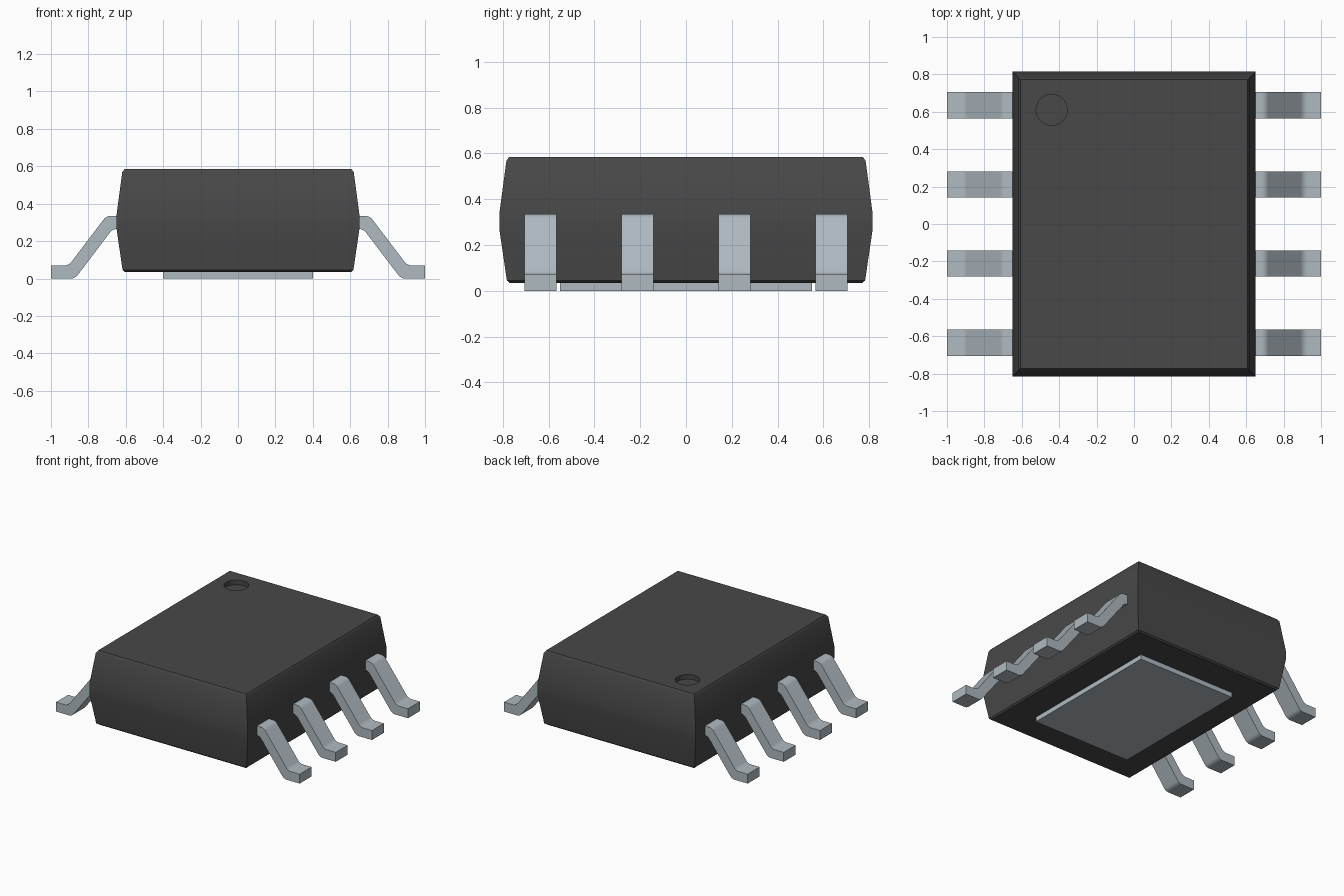
import bpy, bmesh, math

if "Cube" in bpy.data.objects:
    bpy.data.objects.remove(bpy.data.objects["Cube"])


def material(name, rgb):
    m = bpy.data.materials.new(name)
    m.use_nodes = True
    m.diffuse_color = (*rgb, 1)
    bsdf = m.node_tree.nodes["Principled BSDF"]
    bsdf.inputs["Base Color"].default_value = (*rgb, 1)
    bsdf.inputs["Roughness"].default_value = 0.6
    return m


black = material("black plastic", (0.065, 0.065, 0.065))
metal = material("tinned metal", (0.43, 0.49, 0.53))


def add(name, bm, mat):
    bmesh.ops.recalc_face_normals(bm, faces=bm.faces)
    mesh = bpy.data.meshes.new(name)
    bm.to_mesh(mesh)
    bm.free()
    mesh.materials.append(mat)
    ob = bpy.data.objects.new(name, mesh)
    bpy.context.collection.objects.link(ob)
    return ob


def select(ob):
    bpy.ops.object.select_all(action='DESELECT')
    ob.select_set(True)
    bpy.context.view_layer.objects.active = ob


def smooth(ob):
    select(ob)
    bpy.ops.object.shade_smooth_by_angle(angle=math.radians(30))


# Moulded body: stacked rectangular rings (half x, half y, z)
rings = [(0.605, 0.77, 0.035), (0.617, 0.782, 0.045), (0.65, 0.815, 0.27),
         (0.65, 0.815, 0.335), (0.619, 0.784, 0.568), (0.607, 0.772, 0.585)]
bm = bmesh.new()
loops = [[bm.verts.new((sx * hx, sy * hy, z))
          for sx, sy in ((-1, -1), (1, -1), (1, 1), (-1, 1))] for hx, hy, z in rings]
for a, b in zip(loops, loops[1:]):
    for i in range(4):
        j = (i + 1) % 4
        bm.faces.new((a[i], a[j], b[j], b[i]))
bm.faces.new(loops[0][::-1])
bm.faces.new(loops[-1])
body = add("body", bm, black)

# Round pin-one dimple cut into the top
bpy.ops.mesh.primitive_cylinder_add(vertices=48, radius=0.083, depth=0.08,
                                    location=(-0.44, 0.61, 0.59))
cutter = bpy.context.object
cutter.name = "dimple_cutter"
cutter.hide_render = True
cutter.data.materials.append(black)
cut = body.modifiers.new("dimple", 'BOOLEAN')
cut.operation = 'DIFFERENCE'
cut.solver = 'EXACT'
cut.object = cutter
select(body)
bpy.ops.object.modifier_apply(modifier=cut.name)
bpy.data.objects.remove(cutter)
smooth(body)

# Thermal pad under the body
bm = bmesh.new()
bmesh.ops.create_cube(bm, size=1)
for v in bm.verts:
    v.co = (v.co.x * 0.8, v.co.y * 1.1, (v.co.z + 0.5) * 0.045)
add("thermal_pad", bm, metal)

# Gull-wing lead: side profile extruded along y, bends rounded
profile = [(0.62, 0.265), (0.670, 0.265), (0.871, 0.0), (1.0, 0.0),
           (1.0, 0.07), (0.905, 0.07), (0.704, 0.335), (0.62, 0.335)]
bm = bmesh.new()
side = bm.faces.new([bm.verts.new((x, -0.07, z)) for x, z in profile])
ext = bmesh.ops.extrude_face_region(bm, geom=[side])
for v in ext["geom"]:
    if isinstance(v, bmesh.types.BMVert):
        v.co.y = 0.07
bends = [e for e in bm.edges
         if abs(e.verts[0].co.y - e.verts[1].co.y) > 0.1 and 0.65 < e.verts[0].co.x < 0.95]
bmesh.ops.bevel(bm, geom=bends, offset=0.022, segments=4, profile=0.5, affect='EDGES')
lead = add("lead_left_1", bm, metal)
smooth(lead)

# Four leads on each side share the same mesh
for name, turn in (("left", 0), ("right", math.pi)):
    for i, y in enumerate((-0.635, -0.212, 0.212, 0.635), 1):
        ob = lead
        if (name, i) != ("left", 1):
            ob = bpy.data.objects.new(f"lead_{name}_{i}", lead.data)
            bpy.context.collection.objects.link(ob)
        ob.location.y = y
        ob.rotation_euler.z = turn
